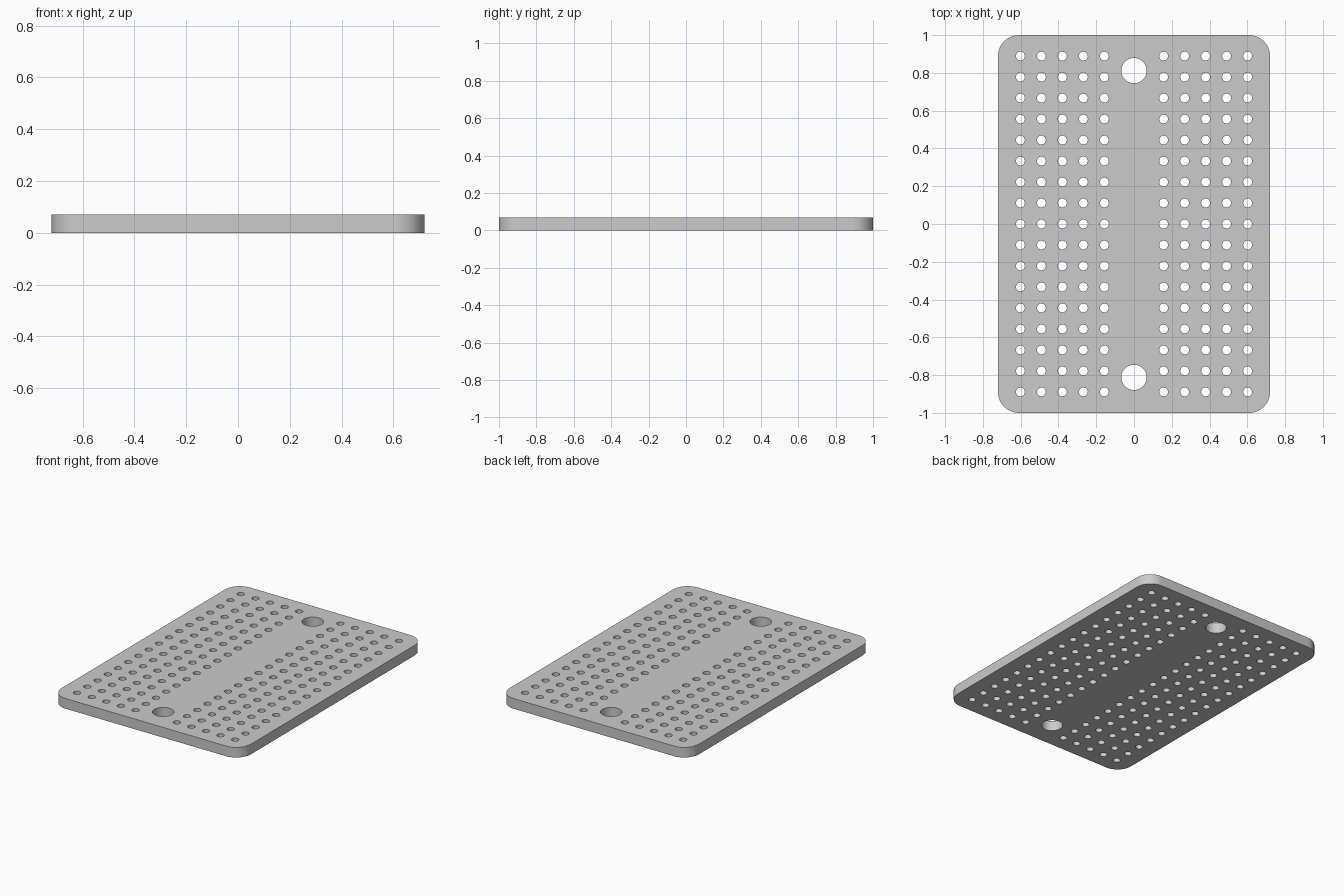
import bpy, bmesh
from math import sin, cos, pi

if "Cube" in bpy.data.objects:
    bpy.data.objects.remove(bpy.data.objects["Cube"])

HALF_X, HALF_Y, THICK, CORNER = 0.72, 1.0, 0.07, 0.111
PITCH = 1 / 9


def arc(cx, cy, r, start, sweep, n):
    return [(cx + r * cos(start + sweep * i / n), cy + r * sin(start + sweep * i / n))
            for i in range(n + 1)]


def add_loop(curve, pts):
    s = curve.splines.new('POLY')
    s.points.add(len(pts) - 1)
    for p, (x, y) in zip(s.points, pts):
        p.co = (x, y, 0, 1)
    s.use_cyclic_u = True


def add_hole(curve, x, y, r, n):
    add_loop(curve, arc(x, y, r, 0, 2 * pi, n)[:-1])


curve = bpy.data.curves.new("board_profile", 'CURVE')
curve.dimensions = '2D'
curve.fill_mode = 'BOTH'
curve.extrude = THICK / 2

# Rounded rectangular outline
outline = []
for k, (sx, sy) in enumerate([(1, 1), (-1, 1), (-1, -1), (1, -1)]):
    outline += arc(sx * (HALF_X - CORNER), sy * (HALF_Y - CORNER), CORNER, k * pi / 2, pi / 2, 12)
add_loop(curve, outline)

# Two mirrored grids of pin holes
for side in (-1, 1):
    for col in range(5):
        for row in range(-8, 9):
            add_hole(curve, side * (0.157 + col * PITCH), row * PITCH, 0.0235, 24)

# Mounting holes
for side in (-1, 1):
    add_hole(curve, 0, side * 0.812, 0.067, 48)

# Turn the filled profile into one welded solid
source = bpy.data.objects.new("board_profile", curve)
bpy.context.collection.objects.link(source)
bpy.context.view_layer.update()
deps = bpy.context.evaluated_depsgraph_get()
mesh = bpy.data.meshes.new_from_object(source.evaluated_get(deps))
bpy.data.objects.remove(source)

bm = bmesh.new()
bm.from_mesh(mesh)
bmesh.ops.remove_doubles(bm, verts=bm.verts, dist=1e-5)
bmesh.ops.translate(bm, verts=bm.verts, vec=(0, 0, THICK / 2))
bmesh.ops.recalc_face_normals(bm, faces=bm.faces)
bm.to_mesh(mesh)
bm.free()

board = bpy.data.objects.new("perforated_board", mesh)
bpy.context.collection.objects.link(board)
board.select_set(True)
bpy.context.view_layer.objects.active = board
bpy.ops.object.shade_smooth_by_angle()
